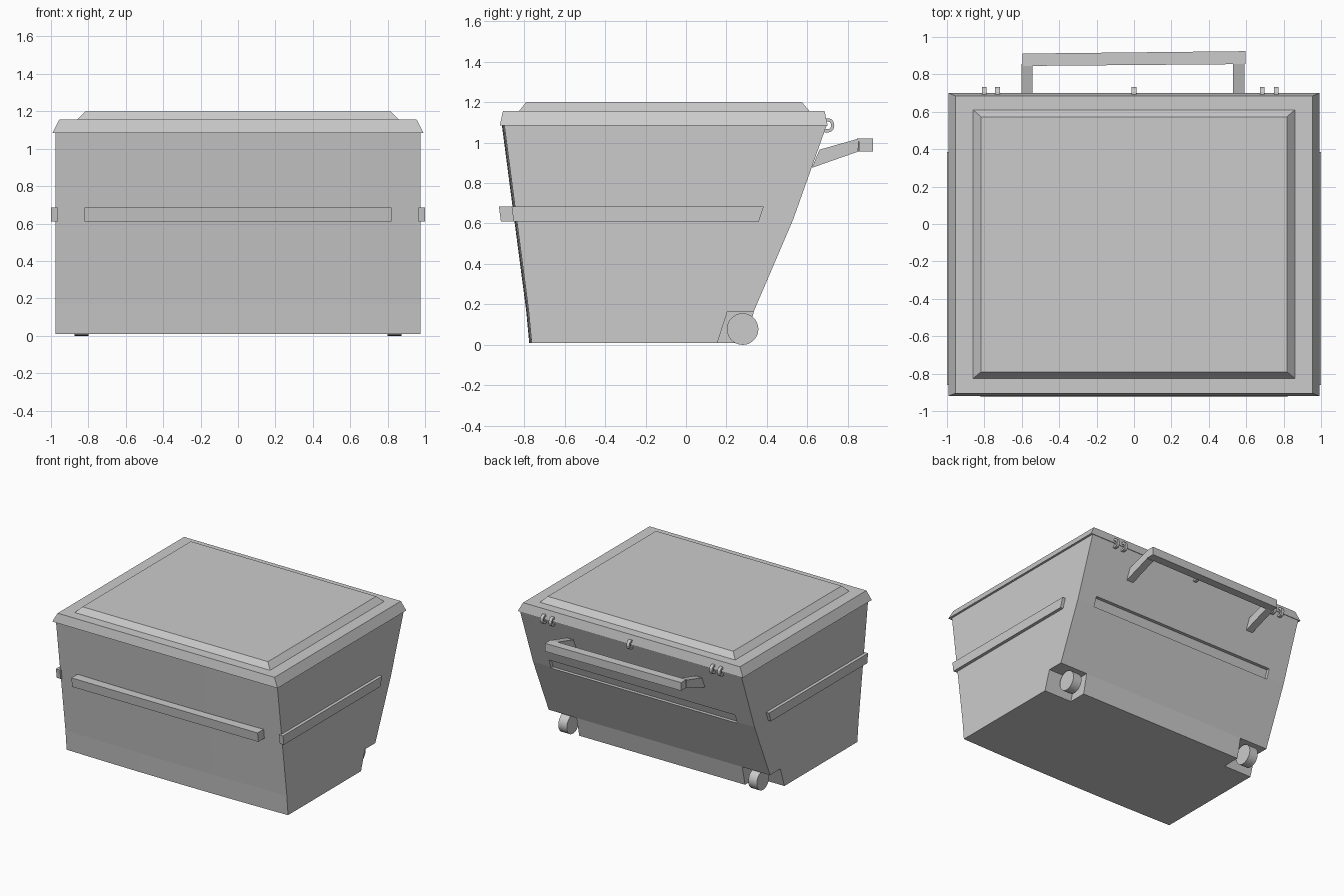
import bpy, bmesh, math

if "Cube" in bpy.data.objects:
    bpy.data.objects.remove(bpy.data.objects["Cube"])


def loft(name, sections):
    """Skin equal-length closed loops of 3D points and cap both ends."""
    bm = bmesh.new()
    rings = [[bm.verts.new(p) for p in s] for s in sections]
    n = len(rings[0])
    for a, b in zip(rings, rings[1:]):
        for i in range(n):
            j = (i + 1) % n
            bm.faces.new((a[i], a[j], b[j], b[i]))
    bm.faces.new(rings[0])
    bm.faces.new(rings[-1])
    bmesh.ops.recalc_face_normals(bm, faces=bm.faces)
    me = bpy.data.meshes.new(name)
    bm.to_mesh(me)
    bm.free()
    ob = bpy.data.objects.new(name, me)
    bpy.context.collection.objects.link(ob)
    return ob


def prism(name, profile, x0, x1):
    """Extrude a (y, z) profile along x."""
    return loft(name, [[(x, y, z) for y, z in profile] for x in (x0, x1)])


def rect(x, y0, y1, z):
    return [(-x, y0, z), (x, y0, z), (x, y1, z), (-x, y1, z)]


def cut(target, cutter):
    mod = target.modifiers.new("cut", 'BOOLEAN')
    mod.operation = 'DIFFERENCE'
    mod.solver = 'EXACT'
    mod.object = cutter
    bpy.context.view_layer.objects.active = target
    bpy.ops.object.modifier_apply(modifier=mod.name)
    bpy.data.objects.remove(cutter)


# Tapered bin body with a slightly bowed front
front = [(-0.91, 1.085), (-0.79, 0.17), (-0.775, 0.01)]
back = [(0.30, 0.01), (0.335, 0.165), (0.53, 0.62), (0.695, 1.085)]
sections = []
for x in (-0.975, -0.65, -0.33, 0, 0.33, 0.65, 0.975):
    bow = 0.012 * (x / 0.975) ** 2
    sections.append([(x, y + bow, z) for y, z in front] + [(x, y, z) for y, z in back])
body = loft("bin_body", sections)

# Wheel notches in the rear bottom corners, recessed slot in the back
notch = [(0.1518, 0.0), (0.205, 0.165), (0.40, 0.165), (0.40, 0.0)]
for s in (-1, 1):
    cut(body, prism("notch_cutter", notch, s * 0.73, s * 1.05))
slot = [(0.50, 0.61), (0.62, 0.61), (0.62, 0.685), (0.527, 0.685)]
cut(body, prism("slot_cutter", slot, -0.82, 0.82))

# Lid with chamfered rim and raised panel
loft("lid", [
    rect(0.992, -0.92, 0.70, 1.085),
    rect(0.955, -0.905, 0.685, 1.156),
    rect(0.86, -0.825, 0.61, 1.156),
    rect(0.817, -0.79, 0.573, 1.2),
])

# Bumper strips on the front and both sides
prism("front_strip", [(-0.83, 0.61), (-0.915, 0.61), (-0.925, 0.685), (-0.83, 0.685)], -0.82, 0.82)
side = [(-0.852, 0.61), (0.36, 0.61), (0.385, 0.685), (-0.862, 0.685)]
for s, label in ((-1, "left"), (1, "right")):
    prism(label + "_strip", side, s * 0.965, s * 1.0)

# Wheels
for s, label in ((-1, "left"), (1, "right")):
    bpy.ops.mesh.primitive_cylinder_add(
        vertices=28, radius=0.078, depth=0.075,
        location=(s * 0.837, 0.28, 0.078), rotation=(0, math.pi / 2, 0))
    bpy.context.object.name = label + "_wheel"
    bpy.ops.object.shade_smooth_by_angle()

# Push handle: two arms and a slightly skewed crossbar
arm = [(0.622, 0.875), (0.85, 0.955), (0.855, 1.02), (0.66, 0.965)]
prism("left_handle_arm", arm, -0.602, -0.543)
prism("right_handle_arm", arm, 0.53, 0.59)
loft("handle_bar", [
    [(x, y0, 0.955), (x, y1, 0.955), (x, y1, 1.02), (x, y0, 1.02)]
    for x, y0, y1 in ((-0.595, 0.845, 0.911), (0.595, 0.855, 0.924))])

# C-shaped hinge loops along the back edge
angles = [math.radians(a) for a in range(-90, 91, 30)]
loop = [(0.685, 1.05)] + [(0.705 + 0.028 * math.cos(a), 1.085 + 0.035 * math.sin(a)) for a in angles]
loop += [(0.685, 1.12), (0.685, 1.103)]
loop += [(0.705 + 0.012 * math.cos(a), 1.085 + 0.018 * math.sin(a)) for a in reversed(angles)]
loop += [(0.685, 1.067)]
for i, x in enumerate((-0.8, -0.73, 0.0, 0.685, 0.76)):
    prism(f"hinge_{i + 1}", loop, x - 0.0125, x + 0.0125)
